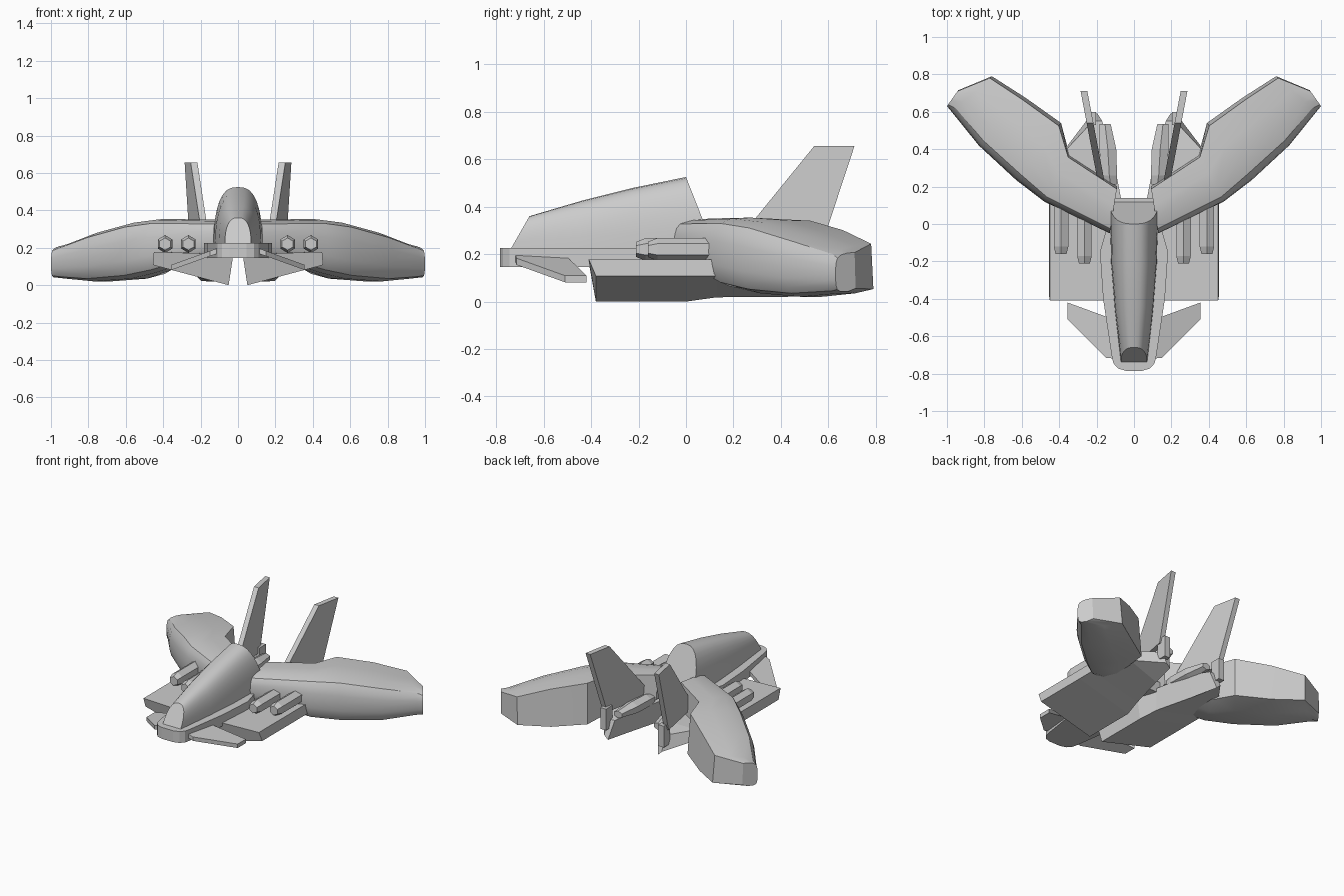
import bpy, bmesh, math
from mathutils import Vector

if "Cube" in bpy.data.objects:
    bpy.data.objects.remove(bpy.data.objects["Cube"])


def loft(name, rings, mirror=False, smooth=None):
    """Skin a list of equal-length closed rings and cap both ends."""
    bm = bmesh.new()
    vr = [[bm.verts.new(p) for p in r] for r in rings]
    n = len(vr[0])
    for a, b in zip(vr, vr[1:]):
        for i in range(n):
            j = (i + 1) % n
            bm.faces.new((a[i], a[j], b[j], b[i]))
    bm.faces.new(vr[0])
    bm.faces.new(vr[-1])
    bmesh.ops.recalc_face_normals(bm, faces=bm.faces)
    me = bpy.data.meshes.new(name)
    bm.to_mesh(me)
    bm.free()
    ob = bpy.data.objects.new(name, me)
    bpy.context.collection.objects.link(ob)
    if smooth:
        bpy.ops.object.select_all(action='DESELECT')
        ob.select_set(True)
        bpy.context.view_layer.objects.active = ob
        bpy.ops.object.shade_smooth_by_angle(angle=math.radians(smooth))
    if mirror:
        ob.modifiers.new("Mirror", 'MIRROR')
    return ob


def hexagon(x, y, z, rx, rz):
    return [(x + rx * math.sin(k * math.pi / 3), y, z + rz * math.cos(k * math.pi / 3))
            for k in range(6)]


# flat fuselage deck with rounded nose
half = [(.045, -.785), (.085, -.772), (.11, -.745), (.12, -.7), (.165, -.4),
        (.182, -.15), (.14, 0), (.10, .14)]
outline = half + [(-x, y) for x, y in reversed(half)]
loft("fuselage_deck", [[(x, y, z) for x, y in outline] for z in (.145, .225)])

# arched canopy: (base y, top y, half width, top z)
rings = []
for yb, yt, w, zt in [(-.74, -.66, .07, .36), (-.46, -.44, .102, .425),
                      (-.21, -.22, .122, .48), (.12, .0, .13, .525)]:
    ring = []
    for k in range(17):
        t = math.pi * k / 16
        c, s = math.cos(t), math.sin(t)
        v = abs(s) ** .85
        ring.append((w * math.copysign(abs(c) ** .75, c), yb + (yt - yb) * v, .22 + (zt - .22) * v))
    rings.append(ring)
loft("canopy", rings, smooth=35)

# thick swept wings: lead xy, trail xy, bottom z, top z at lead and trail
section = [(0, .5), (.012, .68), (.04, .83), (.1, .94), (.3, 1), (.6, 1), (.95, .96),
           (1, .08), (.6, 0), (.25, 0), (.09, .06), (.035, .17), (.01, .32)]
stations = [((.13, -.05), (.09, .20), .17, .335, .36),
            ((.48, .12), (.345, .37), .065, .345, .36),
            ((.63, .235), (.39, .54), .035, .325, .355),
            ((.83, .42), (.58, .675), .02, .265, .315),
            ((.975, .60), (.76, .79), .035, .205, .255),
            ((1.0, .63), (.94, .715), .042, .19, .215)]
rings = []
for l, t, zb, z0, z1 in stations:
    L, T = Vector(l), Vector(t)
    ring = []
    for u, v in section:
        p = L.lerp(T, u)
        ring.append((p.x, p.y, zb + v * (z0 + (z1 - z0) * u - zb)))
    rings.append(ring)
loft("wing", rings, mirror=True, smooth=32)

# wedge nacelles: y at top, y at bottom, then inner bottom, outer bottom, outer top, inner top
rings = []
for yt, yb, pts in [
        (-.41, -.38, [(.05, 0), (.455, .108), (.45, .178), (.025, .165)]),
        (0, 0, [(.05, 0), (.455, .108), (.45, .178), (.025, .165)]),
        (.14, .13, [(.08, .018), (.455, .108), (.45, .178), (.07, .17)]),
        (.40, .40, [(.15, .02), (.37, .1), (.36, .17), (.12, .17)]),
        (.55, .59, [(.195, .022), (.225, .05), (.22, .15), (.17, .15)])]:
    rings.append([(x, yb if i < 2 else yt, z) for i, (x, z) in enumerate(pts)])
loft("nacelle", rings, mirror=True)

# inboard exhaust pods
loft("exhaust_pod", [hexagon(.125, .21, .19, .035, .03), hexagon(.132, .26, .19, .048, .045),
                     hexagon(.14, .40, .19, .052, .045), hexagon(.155, .535, .19, .035, .025)],
     mirror=True)

# toed-out tail fins, side profile in y,z
profile = [(.17, .2), (.54, .655), (.71, .655), (.56, .2)]
loft("tail_fin", [[(.18 + (y - .25) * .19 + d, y, z) for y, z in profile] for d in (-.018, .018)],
     mirror=True)
# fin root blocks
block = [(.53, .09), (.53, .24), (.6, .24), (.6, .09)]
loft("fin_root_block", [[(.225 + d, y, z) for y, z in block] for d in (-.022, .022)], mirror=True)

# drooping canards
plan = [(.10, -.72), (.15, -.715), (.355, -.51), (.355, -.42), (.15, -.495), (.10, -.51)]
loft("canard", [[(x, y, .195 - (x - .10) * .36 + d) for x, y in plan] for d in (-.022, .006)],
     mirror=True)

# paired hexagonal guns
for name, x, y0 in (("inner_gun", .265, -.21), ("outer_gun", .39, -.16)):
    loft(name, [hexagon(x, y0, .22, .034, .032), hexagon(x, y0 + .04, .22, .045, .048),
                hexagon(x, .16, .22, .045, .048)], mirror=True)
